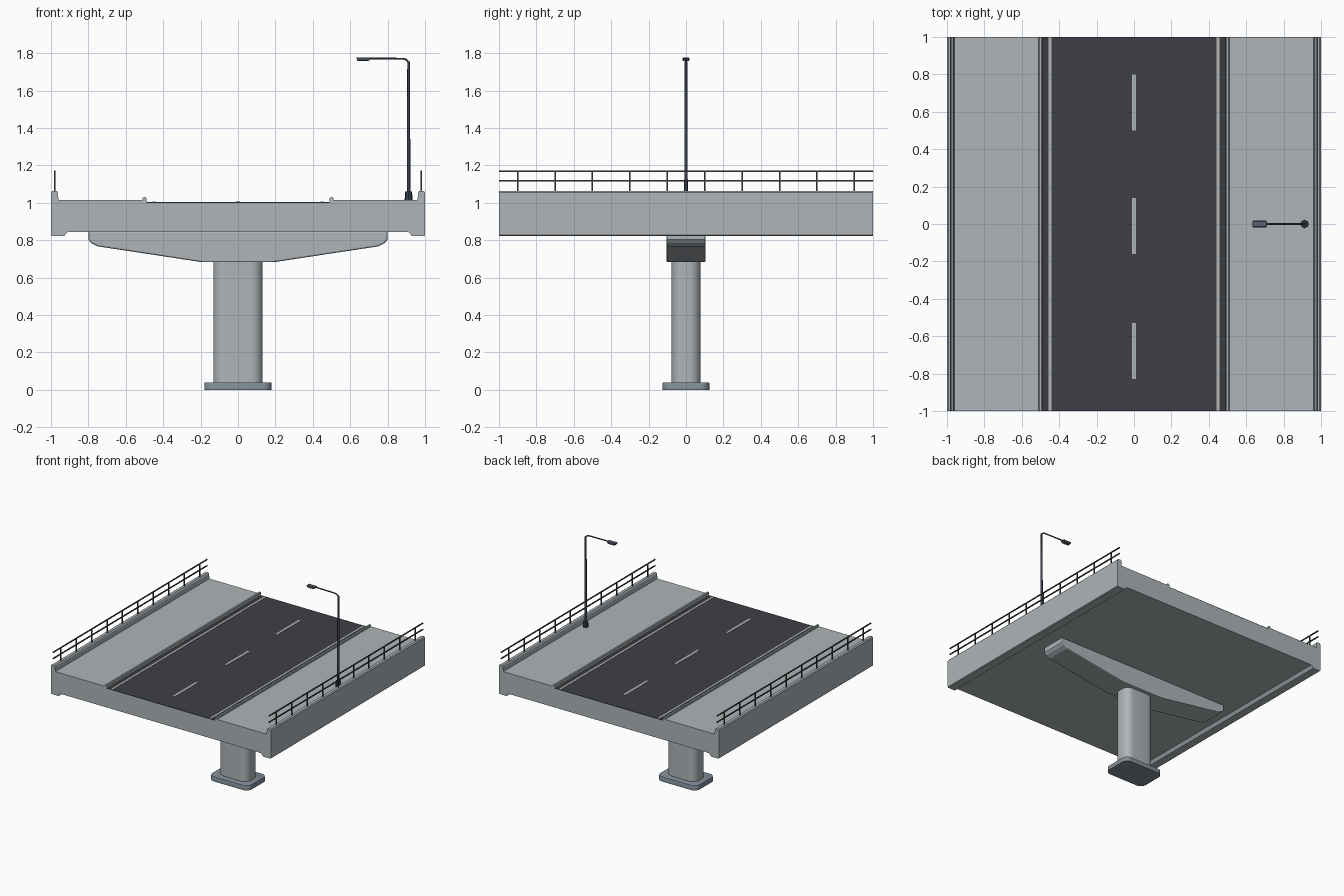
import bpy, bmesh, math
from mathutils import Vector

cube = bpy.data.objects.get("Cube")
if cube:
    bpy.data.objects.remove(cube, do_unlink=True)


def material(name, rgb):
    m = bpy.data.materials.new(name)
    m.use_nodes = True
    m.diffuse_color = (*rgb, 1)
    m.node_tree.nodes["Principled BSDF"].inputs["Base Color"].default_value = (*rgb, 1)
    return m


CONCRETE = material("concrete", (0.42, 0.46, 0.48))
ASPHALT = material("asphalt", (0.05, 0.049, 0.064))
GUTTER = material("gutter grey", (0.045, 0.046, 0.05))
PAINT = material("road paint", (0.45, 0.48, 0.49))
FOOTING = material("footing grey", (0.22, 0.27, 0.32))
RAIL = material("rail steel", (0.06, 0.06, 0.062))
POLE = material("lamp steel", (0.04, 0.052, 0.078))
HEAD = material("lamp housing", (0.1, 0.125, 0.165))


def finish(name, bm, mat, smooth=False):
    bmesh.ops.recalc_face_normals(bm, faces=bm.faces)
    mesh = bpy.data.meshes.new(name)
    bm.to_mesh(mesh)
    bm.free()
    mesh.materials.append(mat)
    ob = bpy.data.objects.new(name, mesh)
    bpy.context.collection.objects.link(ob)
    if smooth:
        bpy.ops.object.select_all(action="DESELECT")
        ob.select_set(True)
        bpy.context.view_layer.objects.active = ob
        bpy.ops.object.shade_smooth_by_angle(angle=math.radians(35))
    return ob


def extrude_y(name, half, depth, mat):
    """Mirror a right-hand xz outline and extrude it to y = +-depth."""
    outline = half + [(-x, z) for x, z in reversed(half)]
    bm = bmesh.new()
    face = bm.faces.new([bm.verts.new((x, -depth, z)) for x, z in outline])
    ext = bmesh.ops.extrude_face_region(bm, geom=[face])
    verts = [v for v in ext["geom"] if isinstance(v, bmesh.types.BMVert)]
    bmesh.ops.translate(bm, verts=verts, vec=(0, 2 * depth, 0))
    return finish(name, bm, mat)


def add_box(bm, lo, hi):
    verts = bmesh.ops.create_cube(bm, size=1)["verts"]
    for v in verts:
        v.co = Vector([(a + b) / 2 + c * (b - a) for a, b, c in zip(lo, hi, v.co)])
    return verts


def boxes(name, spans, mat):
    bm = bmesh.new()
    for lo, hi in spans:
        add_box(bm, lo, hi)
    return finish(name, bm, mat)


def rounded_block(name, hx, hy, z0, z1, radius, mat, edge=0):
    """Box with rounded upright corners and optional softened top rim."""
    bm = bmesh.new()
    add_box(bm, (-hx, -hy, z0), (hx, hy, z1))
    upright = [e for e in bm.edges if abs(e.verts[0].co.z - e.verts[1].co.z) > 0.01]
    bmesh.ops.bevel(bm, geom=upright, offset=radius, segments=8, profile=0.5, affect="EDGES")
    if edge:
        rim = [e for e in bm.edges if all(v.co.z > z1 - 1e-4 for v in e.verts)]
        bmesh.ops.bevel(bm, geom=rim, offset=edge, segments=2, profile=0.5, affect="EDGES")
    return finish(name, bm, mat, True)


def tube(name, points, radius, mat):
    curve = bpy.data.curves.new(name, "CURVE")
    curve.dimensions = "3D"
    curve.bevel_depth = radius
    curve.bevel_resolution = 2
    curve.use_fill_caps = True
    spline = curve.splines.new("POLY")
    spline.points.add(len(points) - 1)
    for p, co in zip(spline.points, points):
        p.co = (*co, 1)
    curve.materials.append(mat)
    ob = bpy.data.objects.new(name, curve)
    bpy.context.collection.objects.link(ob)


def cylinder(name, x, z0, z1, r0, r1, sides, mat):
    bm = bmesh.new()
    bmesh.ops.create_cone(bm, cap_ends=True, segments=sides, radius1=r0, radius2=r1, depth=z1 - z0)
    bmesh.ops.translate(bm, verts=bm.verts, vec=(x, 0, (z0 + z1) / 2))
    return finish(name, bm, mat, sides > 8)


# Deck with edge beams, parapets, pavements and kerbs
extrude_y("deck", [
    (0.91, 0.845), (0.93, 0.822), (0.995, 0.822), (1, 0.827), (1, 1.055), (0.993, 1.063),
    (0.969, 1.063), (0.963, 1.055), (0.96, 1.015), (0.51, 1.015), (0.51, 1.026),
    (0.506, 1.03), (0.494, 1.03), (0.49, 1.026), (0.49, 1.0)], 1, CONCRETE)

# Road surface, gutters and markings
boxes("road_surface", [((-0.456, -1, 0.999), (0.456, 1, 1.004))], ASPHALT)
boxes("gutters", [((min(s * 0.456, s * 0.49), -1, 0.999), (max(s * 0.456, s * 0.49), 1, 1.004))
                  for s in (-1, 1)], GUTTER)
boxes("edge_lines", [((s * 0.448 - 0.008, -1, 1.002), (s * 0.448 + 0.008, 1, 1.006))
                     for s in (-1, 1)], PAINT)
boxes("centre_dashes", [((-0.01, y - 0.15, 1.002), (0.01, y + 0.15, 1.006))
                        for y in (-0.68, -0.01, 0.65)], PAINT)

# Crosshead, pier and footing
cap = extrude_y("crosshead", [
    (0.19, 0.682), (0.75, 0.767), (0.785, 0.785), (0.8, 0.803), (0.8, 0.847)], 0.105, CONCRETE)
bevel = cap.modifiers.new("soft edges", "BEVEL")
bevel.width = 0.008
bevel.segments = 2
bevel.limit_method = "ANGLE"
bevel.angle_limit = math.radians(60)
rounded_block("pier", 0.132, 0.077, 0.03, 0.69, 0.06, CONCRETE)
rounded_block("footing", 0.18, 0.125, 0, 0.04, 0.05, FOOTING, 0.006)

# Railings on both parapets
for side, s in (("left", 1), ("right", -1)):
    x = s * 0.98
    spans = [((x - 0.004, -1, z - 0.004), (x + 0.004, 1, z + 0.004)) for z in (1.117, 1.168)]
    for i in range(10):
        y = -0.9 + 0.2 * i
        spans.append(((x - 0.004, y - 0.004, 1.06), (x + 0.004, y + 0.004, 1.168)))
    boxes(side + "_railing", spans, RAIL)

# Street lamp
LX = 0.912
cylinder("lamp_base", LX, 1.014, 1.06, 0.021, 0.019, 8, POLE)
cylinder("lamp_lower_pole", LX, 1.05, 1.57, 0.0095, 0.0085, 12, POLE)
cylinder("lamp_upper_pole", LX, 1.56, 1.755, 0.0075, 0.007, 12, POLE)
bend = [(LX - 0.03 + 0.03 * math.cos(a), 0, 1.74 + 0.03 * math.sin(a))
        for a in [math.pi / 2 * i / 6 for i in range(7)]]
tube("lamp_arm", bend + [(0.70, 0, 1.772)], 0.005, POLE)
bm = bmesh.new()
for v in add_box(bm, (0.632, -0.018, 1.758), (0.712, 0.018, 1.777)):
    if v.co.z < 1.76:
        v.co.x += 0.006 if v.co.x < 0.67 else -0.012
bmesh.ops.bevel(bm, geom=bm.edges[:], offset=0.004, segments=1, affect="EDGES")
finish("lamp_head", bm, HEAD)
